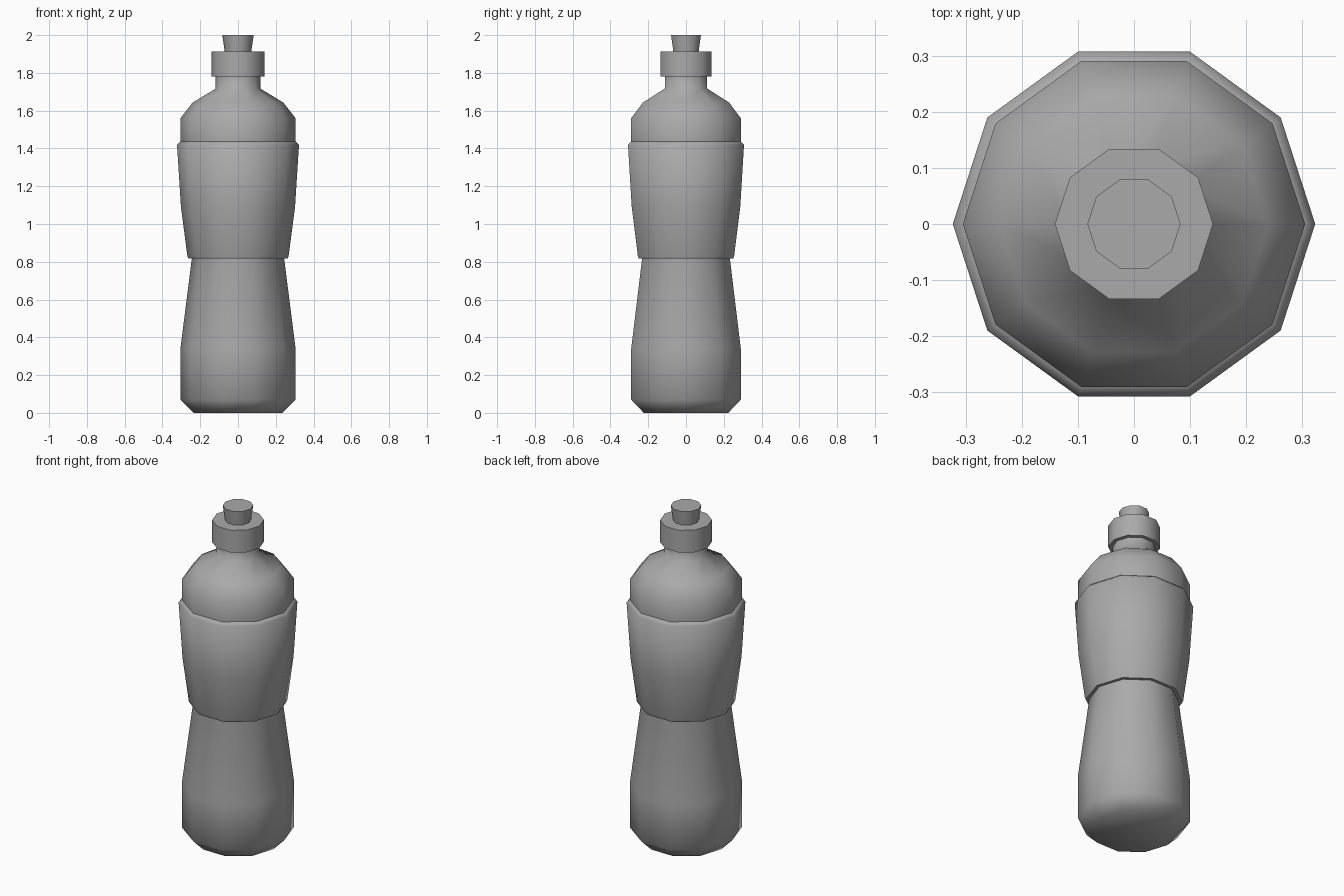
import bpy, bmesh, math

cube = bpy.data.objects.get("Cube")
if cube:
    bpy.data.objects.remove(cube, do_unlink=True)

SIDES = 10

grey = bpy.data.materials.new("plain_grey")
grey.use_nodes = True
grey.diffuse_color = (0.4, 0.4, 0.4, 1)
grey.node_tree.nodes["Principled BSDF"].inputs["Base Color"].default_value = grey.diffuse_color


def lathe(name, profile, angle=50):
    """Closed ten-sided solid from (radius, height) pairs, bottom to top."""
    bm = bmesh.new()
    rings = []
    for r, z in profile:
        turns = [2 * math.pi * i / SIDES for i in range(SIDES)]
        rings.append([bm.verts.new((r * math.cos(a), r * math.sin(a), z)) for a in turns])
    for low, high in zip(rings, rings[1:]):
        for i in range(SIDES):
            j = (i + 1) % SIDES
            bm.faces.new((low[i], low[j], high[j], high[i]))
    bm.faces.new(rings[0][::-1])
    bm.faces.new(rings[-1])
    mesh = bpy.data.meshes.new(name)
    bm.to_mesh(mesh)
    bm.free()
    mesh.materials.append(grey)
    obj = bpy.data.objects.new(name, mesh)
    bpy.context.collection.objects.link(obj)
    bpy.ops.object.select_all(action="DESELECT")
    obj.select_set(True)
    bpy.context.view_layer.objects.active = obj
    bpy.ops.object.shade_smooth_by_angle(angle=math.radians(angle))
    return obj


# Bottle body with pinched waist, shoulder and neck
lathe("bottle_body", [(0.235, 0), (0.305, 0.07), (0.305, 0.34), (0.244, 0.82),
                      (0.285, 1.09), (0.305, 1.43), (0.305, 1.56), (0.24, 1.643),
                      (0.118, 1.717), (0.118, 1.79)], 65)

# Raised grip sleeve around the upper body
lathe("grip_sleeve", [(0.24, 0.818), (0.263, 0.818), (0.268, 0.83), (0.302, 1.09),
                      (0.323, 1.42), (0.304, 1.438)])

# Screw cap and pull spout
lathe("screw_cap", [(0.141, 1.78), (0.141, 1.913)])
lathe("pull_spout", [(0.07, 1.91), (0.083, 2.0)])
